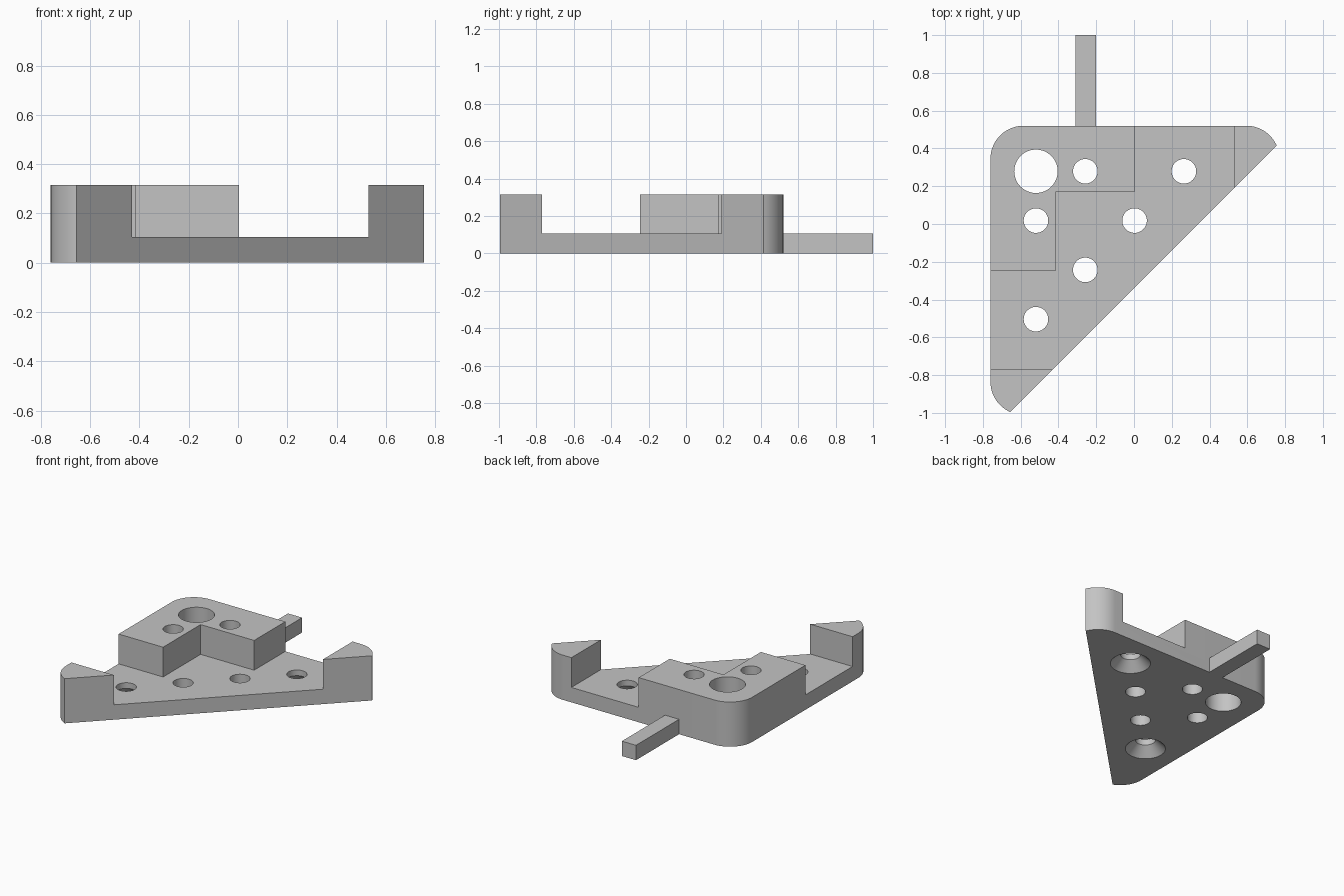
import bpy
import bmesh
from math import sin, cos, pi, radians, asin

if "Cube" in bpy.data.objects:
    bpy.data.objects.remove(bpy.data.objects["Cube"], do_unlink=True)

PLATE, TOP = 0.105, 0.315
LEFT, BACK, R = -0.76, 0.52, 0.175

grey = bpy.data.materials.new("plain grey")
grey.use_nodes = True
grey.diffuse_color = (0.55, 0.55, 0.55, 1)
grey.node_tree.nodes["Principled BSDF"].inputs["Base Color"].default_value = (0.55, 0.55, 0.55, 1)


def finish(name, bm):
    bmesh.ops.recalc_face_normals(bm, faces=bm.faces)
    mesh = bpy.data.meshes.new(name)
    bm.to_mesh(mesh)
    bm.free()
    mesh.materials.append(grey)
    obj = bpy.data.objects.new(name, mesh)
    bpy.context.collection.objects.link(obj)
    return obj


def prism(name, outline, z0, z1):
    bm = bmesh.new()
    face = bm.faces.new([bm.verts.new((x, y, z0)) for x, y in outline])
    new = bmesh.ops.extrude_face_region(bm, geom=[face])["geom"]
    bmesh.ops.translate(bm, vec=(0, 0, z1 - z0),
                        verts=[v for v in new if isinstance(v, bmesh.types.BMVert)])
    return finish(name, bm)


def arc(cx, cy, r, a0, a1, n):
    return [(cx + r * cos(a0 + (a1 - a0) * i / n), cy + r * sin(a0 + (a1 - a0) * i / n))
            for i in range(n + 1)]


def hole(x, y, r, countersunk):
    # Straight bore, optionally widening to the underside
    rings = [(r, -0.1), (r, 0.5)]
    if countersunk:
        rings = [(2 * r, -0.1), (2 * r, 0), (r, r), (r, 0.5)]
    bm = bmesh.new()
    loops = [[bm.verts.new((px, py, z)) for px, py in arc(x, y, rad, 0, 2 * pi, 48)[:-1]]
             for rad, z in rings]
    for a, b in zip(loops, loops[1:]):
        for i in range(48):
            j = (i + 1) % 48
            bm.faces.new((a[i], a[j], b[j], b[i]))
    bm.faces.new(loops[0])
    bm.faces.new(loops[-1])
    return finish("hole_cutter", bm)


def cut(obj, cutter):
    cutter.hide_render = True
    mod = obj.modifiers.new("cut", "BOOLEAN")
    mod.operation = "DIFFERENCE"
    mod.solver = "EXACT"
    mod.object = cutter
    bpy.context.view_layer.objects.active = obj
    bpy.ops.object.modifier_apply(modifier=mod.name)
    bpy.data.objects.remove(cutter, do_unlink=True)


def mirrored(points):
    # Reflect across the diagonal through the square corner
    return [(LEFT + BACK - y, LEFT + BACK - x) for x, y in points]


# Triangular body: rounded square corner and two rounded tips cut by the diagonal
tip = arc(0.595, BACK - R, R, asin(0.07 / R), pi / 2, 14)
corner = arc(LEFT + R, BACK - R, R, pi / 2, pi, 20)
body = prism("bracket_body", tip + corner + mirrored(tip)[::-1], 0, TOP)

# Step between the corner block and the two end lugs
pocket = [(0.005, 0.7), (0.53, 0.7), (0.53, -0.77), (-0.9, -0.77)]
pocket += mirrored([(0.005, 0.7), (0.005, 0.173)])
pocket += [(-0.413, 0.173), (0.005, 0.173)]
cut(body, prism("step_cutter", pocket, PLATE, 0.6))

# Holes on a square grid, the outer two countersunk from below
STEP = 0.261
for col, row, r, sunk in ((0, 0, 0.115, False), (1, 0, 0.065, False), (3, 0, 0.065, True),
                          (0, 1, 0.065, False), (2, 1, 0.065, False),
                          (1, 2, 0.065, False), (0, 3, 0.065, True)):
    cut(body, hole(-0.519 + STEP * col, 0.279 - STEP * row, r, sunk))

# Square tab on the back edge
tab = prism("back_tab", [(-0.31, BACK), (-0.2, BACK), (-0.2, 1), (-0.31, 1)], 0, PLATE)

# Smooth the curved walls and keep hard edges
bpy.ops.object.select_all(action="DESELECT")
body.select_set(True)
bpy.context.view_layer.objects.active = body
bpy.ops.object.shade_smooth_by_angle(angle=radians(30))
